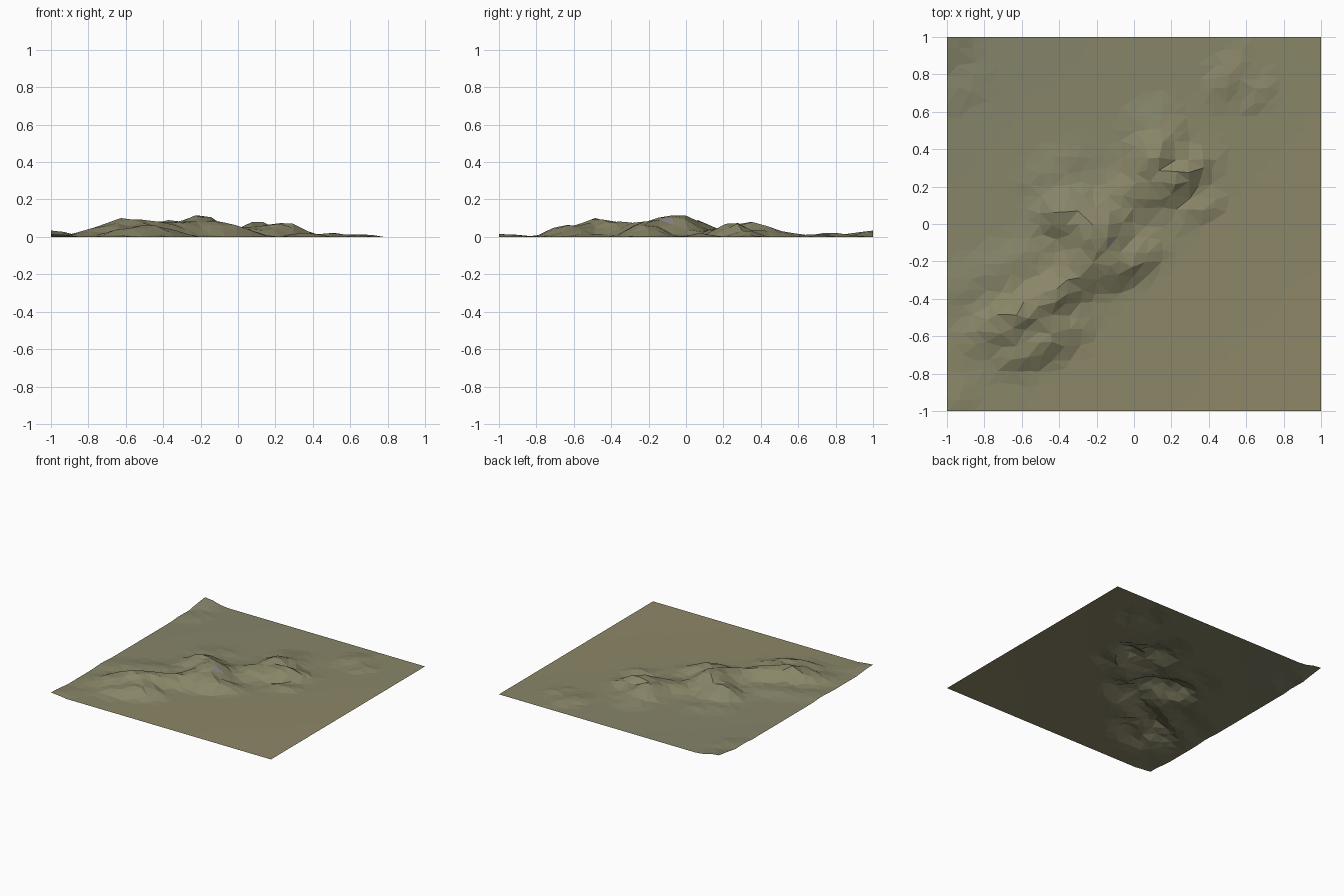
import bpy, bmesh, math, random
from mathutils import noise, Vector

random.seed(4)
N = 28          # cells per side

# hills: x, y, height, half length, half width, angle of long axis (deg)
HILLS = [
    (-0.58, -0.47, 0.095, 0.26, 0.10, 28),    # south-west crest
    (-0.50, -0.64, 0.070, 0.20, 0.08, 25),    # its lower shoulder
    (-0.36, -0.30, 0.070, 0.16, 0.09, 35),
    (-0.21, -0.07, 0.115, 0.15, 0.13, 60),    # central summit
    (-0.37,  0.07, 0.085, 0.13, 0.10, 25),
    (-0.06, -0.22, 0.070, 0.17, 0.08, 30),
    (-0.62, -0.20, 0.025, 0.22, 0.10, 25),
    ( 0.10,  0.37, 0.080, 0.16, 0.10, 60),    # north-east crest
    ( 0.22,  0.24, 0.075, 0.18, 0.07, 35),
    ( 0.00,  0.17, 0.040, 0.18, 0.10, 30),
    ( 0.36,  0.08, 0.022, 0.12, 0.06, 25),
    ( 0.08,  0.58, 0.018, 0.14, 0.07, 25),
    (-0.42,  0.30, 0.018, 0.18, 0.08, 25),
    ( 0.50,  0.78, 0.024, 0.15, 0.08, 60),    # low outliers
    ( 0.67,  0.70, 0.016, 0.11, 0.06, 50),
    (-1.02,  1.00, 0.040, 0.16, 0.13, 60),
    (-0.92,  0.72, 0.015, 0.14, 0.08, 40),
    (-1.00, -0.95, 0.018, 0.14, 0.10, 40),
    (-0.90, -0.30, 0.014, 0.16, 0.10, 40),
]


def height(x, y):
    total = 0
    for hx, hy, h, a, b, ang in HILLS:
        t = math.radians(ang)
        u = ((x - hx) * math.cos(t) + (y - hy) * math.sin(t)) / a
        v = ((y - hy) * math.cos(t) - (x - hx) * math.sin(t)) / b
        total += (h * math.exp(-(u * u + v * v) ** 1.2 * 0.8)) ** 1.6
    z = total ** (1 / 1.6)                     # soft union of the hills
    z *= 1 + 0.28 * noise.noise(Vector((x * 7, y * 7, 2.3)))
    return min(max(0, z - 0.003), 0.14)


def material(name, rgb):
    m = bpy.data.materials.new(name)
    m.diffuse_color = (*rgb, 1)
    return m


# ground sheet: regular grid, lightly jittered, lifted into hills
bm = bmesh.new()
bmesh.ops.create_grid(bm, x_segments=N, y_segments=N, size=1)
for v in bm.verts:
    if abs(v.co.x) < 0.99 and abs(v.co.y) < 0.99:
        v.co.x += random.uniform(-0.017, 0.017)
        v.co.y += random.uniform(-0.017, 0.017)
    v.co.z = height(v.co.x, v.co.y)
bmesh.ops.triangulate(bm, faces=bm.faces[:], quad_method='SHORT_EDGE')
bm.normal_update()

# dry grass, greener to the north-west, bare rock where steep and high
for f in bm.faces:
    c = f.calc_center_median()
    g = (c.y - c.x) / 4 + 0.5
    f.material_index = min(4, max(0, int(g * 5)))
    if f.normal.z < 0.80 and c.z > 0.07:
        f.material_index = 5

mesh = bpy.data.meshes.new("terrain")
bm.to_mesh(mesh)
bm.free()
for i in range(5):
    k = i / 4
    mesh.materials.append(material("grass_%d" % i,
                                   (0.275 - 0.045 * k, 0.245 - 0.015 * k, 0.137 + 0.005 * k)))
mesh.materials.append(material("rock", (0.24, 0.23, 0.23)))
bpy.context.collection.objects.link(bpy.data.objects.new("terrain", mesh))
